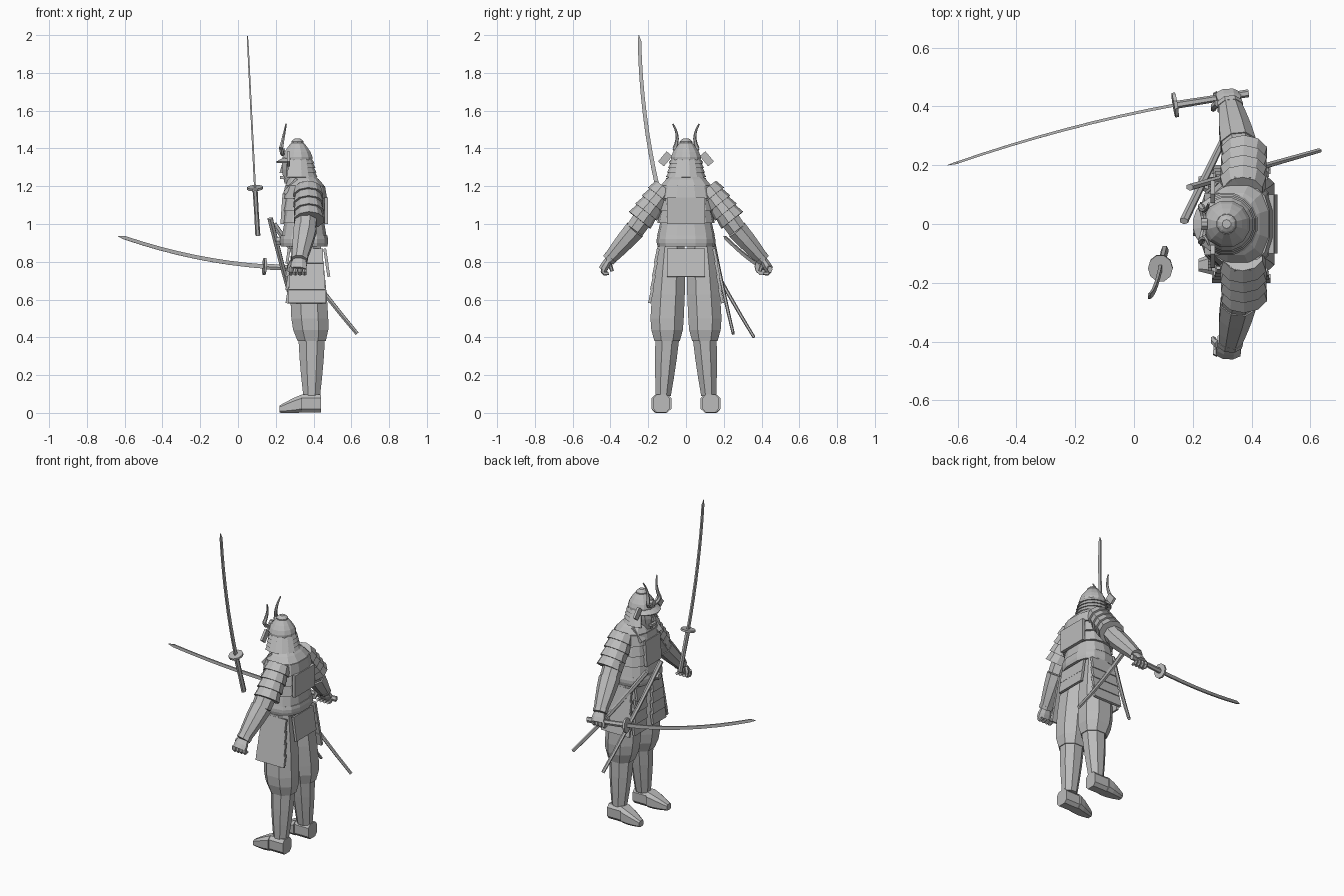
import bpy, bmesh, math
from mathutils import Vector, Matrix

default_cube = bpy.data.objects.get("Cube")
if default_cube:
    bpy.data.objects.remove(default_cube, do_unlink=True)

colour = (0.5, 0.5, 0.5, 1)
grey = bpy.data.materials.new("plain_grey")
grey.use_nodes = True
grey.diffuse_color = colour
grey.node_tree.nodes["Principled BSDF"].inputs["Base Color"].default_value = colour

X, Y, Z = Vector((1, 0, 0)), Vector((0, 1, 0)), Vector((0, 0, 1))


def finish(name, mesh_builder, pair, thickness=0):
    """Turn the bmesh into an object, mirrored left to right when it is one of a pair."""
    bmesh.ops.recalc_face_normals(mesh_builder, faces=mesh_builder.faces)
    mesh = bpy.data.meshes.new(name)
    mesh_builder.to_mesh(mesh)
    mesh_builder.free()
    mesh.materials.append(grey)
    part = bpy.data.objects.new(name, mesh)
    bpy.context.collection.objects.link(part)
    if thickness:
        part.modifiers.new("thickness", 'SOLIDIFY').thickness = thickness
    if pair:
        mirror = part.modifiers.new("other_side", 'MIRROR')
        mirror.use_axis = (False, True, False)
        mirror.use_mirror_merge = False


def ring_point(angle, squareness):
    """Point on a unit circle, pushed towards a square as squareness falls below one."""
    values = math.cos(angle), math.sin(angle)
    return [math.copysign(abs(value) ** squareness, value) for value in values]


def taper(name, start, end, radius, end_radius, wide=1, sides=8, side=X, axis=None, square=1,
          bow=(0, 0, 0), bulge=0, steps=1, bands=0, lip=0, opening=0, pair=False):
    """Tapered limb, shell or blade; bands make overlapping lames, opening leaves a gap at the face."""
    start, end, bow = Vector(start), Vector(end), Vector(bow)
    if bands:
        stations = [(i / bands, flare) for k in range(bands) for i, flare in ((k, 0), (k + 1, lip))]
    else:
        stations = [(i / steps, 0) for i in range(steps + 1)]
    mesh_builder = bmesh.new()
    rings = []
    for f, flare in stations:
        arch = 4 * f * (1 - f)
        along = axis or (end - start + bow * (4 - 8 * f)).normalized()
        u = (side - along * side.dot(along)).normalized()
        v = along.cross(u)
        centre = start.lerp(end, f) + bow * arch
        size = (radius + (end_radius - radius) * f) * (1 + bulge * arch) + flare
        ring = []
        for k in range(sides):
            if opening:
                angle = (math.tau - opening) * (k / (sides - 1) - 0.5)
            else:
                angle = math.tau * (k + 0.5) / sides
            c, s = ring_point(angle, square)
            ring.append(mesh_builder.verts.new(centre + (u * c + v * s * wide) * size))
        rings.append(ring)
    for lower, upper in zip(rings, rings[1:]):
        for k in range(sides - 1 if opening else sides):
            j = (k + 1) % sides
            mesh_builder.faces.new((lower[k], lower[j], upper[j], upper[k]))
    if not opening:
        mesh_builder.faces.new(rings[0])
        mesh_builder.faces.new(rings[-1])
    finish(name, mesh_builder, pair, 0.008 if opening else 0)


def plate(name, location, size, tilt=0, tilt_axis='X', pair=False):
    """Flat armour plate."""
    mesh_builder = bmesh.new()
    bmesh.ops.create_cube(mesh_builder, size=1)
    turn = Matrix.Rotation(math.radians(tilt), 4, tilt_axis)
    mesh_builder.transform(Matrix.Translation(location) @ turn @ Matrix.Diagonal((*size, 1)))
    finish(name, mesh_builder, pair)


# Joints of the right side
hip, thigh, knee, ankle = (.36, -.08, .88), (.38, -.1, .5), (.39, -.1, .38), (.39, -.12, .09)
shoulder, elbow, wrist = (.37, -.11, 1.19), (.355, -.27, .97), (.325, -.41, .81)
knuckles = (.32, -.44, .76)

# Feet, shin guards and baggy trousers
taper("foot_heel", (.44, -.13, .05), (.34, -.13, .05), .05, .05, wide=.9, side=Z, axis=X, square=.6, pair=True)
taper("foot_toe", (.34, -.13, .05), (.22, -.14, .02), .05, .02, wide=1.1, side=Z, axis=X, square=.6,
      bulge=.1, steps=3, pair=True)
taper("shin_guard", knee, ankle, .075, .048, wide=.9, axis=-Z, bulge=.05, steps=3, pair=True)
taper("trouser_thigh", hip, thigh, .085, .105, wide=.9, axis=-Z, bulge=.06, steps=3, square=.9, pair=True)
taper("trouser_knee", thigh, knee, .105, .08, wide=.9, axis=-Z, bulge=.08, steps=2, square=.9, pair=True)

# Skirt plates hanging from the belt
for row in range(4):
    drop = .83 - .07 * row
    spread = .01 * row
    plate("side_skirt_plate", (.365, -.155 - spread, drop), (.17 + spread, .015, .08), -12, pair=True)
    plate("front_skirt_plate", (.265, -.08 - spread / 2, drop), (.015, .1 + spread, .08), 9, 'Y', pair=True)
for row in range(2):
    plate("back_skirt_plate", (.465 + .01 * row, 0, .83 - .07 * row), (.015, .2, .08), -9, 'Y')

# Belt, banded cuirass and shoulders
taper("belt", (.35, 0, .88), (.35, 0, .94), .125, .125, wide=1.2, sides=14, square=.75, bulge=.04, steps=3)
taper("belt_knot", (.24, -.02, .91), (.2, -.02, .91), .03, .02, sides=6, side=Z)
taper("cuirass", (.355, 0, 1.2), (.35, 0, .94), .108, .108, wide=1.27, sides=14, axis=-Z, square=.75,
      bands=4, lip=.012)
taper("shoulders", (.36, 0, 1.17), (.34, 0, 1.27), .105, .05, wide=1.3, sides=12, axis=Z, square=.8,
      bulge=.25, steps=3)
plate("back_plate", (.467, 0, 1.07), (.02, .2, .14))
plate("chest_plate", (.24, 0, 1.08), (.02, .15, .16), 4, 'Y')
plate("shoulder_strap", (.28, -.085, 1.2), (.1, .04, .02), -48, 'Y', pair=True)

# Arms with banded shoulder guards
taper("upper_arm", shoulder, elbow, .07, .06, wide=.9, steps=2, pair=True)
taper("shoulder_guard", shoulder, (.375, -.245, 1.02), .07, .07, wide=.9, sides=10, bands=4, lip=.012, pair=True)
taper("forearm_guard", elbow, wrist, .065, .04, wide=.9, bulge=.06, steps=3, pair=True)
taper("cuff", Vector(wrist).lerp(elbow, .1), wrist, .047, .045, wide=.85, pair=True)
taper("palm", wrist, knuckles, .036, .046, wide=.55, bulge=.1, steps=2, pair=True)
for digit in range(4):
    across = .28 + .024 * digit
    taper("finger", (across, -.435, .77), (across, -.41, .74), .013, .01, sides=6, steps=3,
          bow=(0, -.015, -.015), pair=True)
taper("thumb", (.285, -.41, .8), (.27, -.39, .75), .014, .009, sides=6, steps=2, bow=(-.005, 0, 0), pair=True)

# Head and face mask
taper("neck", (.325, 0, 1.22), (.32, 0, 1.3), .055, .055, axis=Z)
taper("face_mask", (.28, 0, 1.215), (.305, 0, 1.36), .035, .065, sides=10, axis=Z, bulge=.25, steps=4)
taper("mask_nose", (.232, 0, 1.27), (.24, 0, 1.325), .018, .006, sides=4, axis=Z)
plate("mask_mouth", (.238, 0, 1.247), (.03, .05, .015))

# Helmet with neck guard, brim, side wings, crest and horns
crown = Vector((.315, 0, 1.43))
taper("helmet_bowl", crown - Z * .1, crown, .08, .035, sides=12, bulge=.25, steps=4)
taper("helmet_finial", crown - Z * .01, crown + Z * .022, .025, .015, sides=10, bulge=.7, steps=4)
taper("neck_guard", crown - Z * .085, crown - Z * .18, .078, .1, sides=12, axis=-Z, bands=4, lip=.008, opening=2)
taper("helmet_brim", (.31, 0, 1.35), (.3, 0, 1.33), .072, .1, side=-X, axis=Z, opening=4)
plate("helmet_wing", (.268, -.11, 1.345), (.015, .04, .07), -40, pair=True)
taper("crest_disc", (.23, 0, 1.38), (.25, 0, 1.38), .02, .02, side=Z)
taper("horn_base", (.24, 0, 1.37), (.228, -.06, 1.4), .01, .012, sides=6, bow=(0, -.01, -.012), steps=3, pair=True)
taper("horn_tip", (.228, -.06, 1.4), (.255, -.07, 1.53), .012, .004, sides=6, bow=(0, .018, 0), steps=5, pair=True)


# Swords: grip, guard and curved blade
def sword(label, pommel, hilt, tip, side, bow):
    pommel, hilt = Vector(pommel), Vector(hilt)
    lift = (hilt - pommel).normalized() * .006
    taper(label + "_grip", pommel, hilt, .018, .018, wide=.75, sides=6, side=side, bulge=-.1, steps=2)
    taper(label + "_guard", hilt - lift, hilt + lift, .047, .047, wide=.9, sides=10, side=side)
    point = hilt.lerp(tip, .96)
    taper(label + "_blade", hilt, point, .015, .012, wide=.45, sides=4, side=side, bow=bow, steps=8, square=.8)
    taper(label + "_point", point, tip, .012, .002, wide=.45, sides=4, side=side, square=.8)


sword("upright_sword", (.105, -.09, .94), (.09, -.15, 1.19), (.05, -.25, 2), Y, (0, -.02, 0))
sword("held_sword", (.39, .445, .76), (.14, .405, .775), (-.635, .2, .935), Z, (0, .015, -.025))

# Scabbards tucked through the belt
for label, mouth, end in (("long_scabbard", (.19, .125, 1), (.63, .25, .42)),
                          ("short_scabbard", (.17, .01, 1.03), (.34, .36, .4))):
    taper(label, mouth, end, .016, .011, wide=.75, sides=6, bow=(0, 0, -.015), steps=5)
